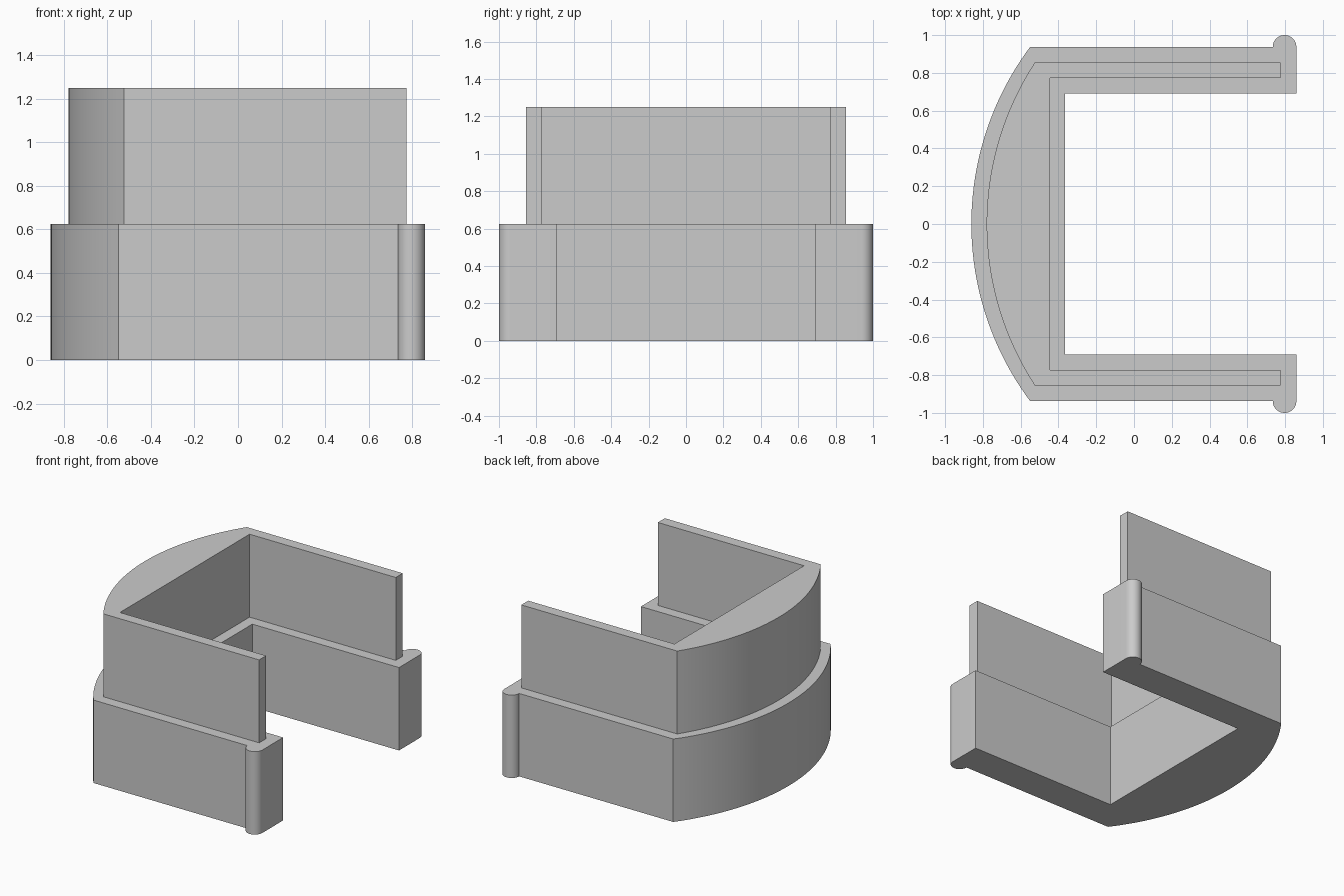
import bpy, bmesh, math

if "Cube" in bpy.data.objects:
    bpy.data.objects.remove(bpy.data.objects["Cube"], do_unlink=True)

grey = bpy.data.materials.new("light_grey")
grey.use_nodes = True
colour = (0.6, 0.6, 0.6, 1)
grey.diffuse_color = colour
grey.node_tree.nodes["Principled BSDF"].inputs["Base Color"].default_value = colour


def bowed_end(corner_x, apex_x, half, steps=48):
    """Arc from the +y corner through the apex to the -y corner."""
    sag = corner_x - apex_x
    radius = (half ** 2 + sag ** 2) / (2 * sag)
    sweep = math.asin(half / radius)
    angles = [sweep * (1 - 2 * i / steps) for i in range(steps + 1)]
    return [(apex_x + radius * (1 - math.cos(a)), radius * math.sin(a)) for a in angles]


def bead(cx, cy, radius, steps=20):
    """Half-round lip on the outer side of the +y arm tip."""
    angles = [math.pi * i / steps for i in range(steps + 1)]
    return [(cx + radius * math.cos(a), cy + radius * math.sin(a)) for a in angles]


def extrude_outline(name, outline, bottom, top):
    bm = bmesh.new()
    face = bm.faces.new([bm.verts.new((x, y, bottom)) for x, y in outline])
    result = bmesh.ops.extrude_face_region(bm, geom=[face], use_keep_orig=True)
    for v in result["geom"]:
        if isinstance(v, bmesh.types.BMVert):
            v.co.z = top
    bmesh.ops.recalc_face_normals(bm, faces=bm.faces)
    mesh = bpy.data.meshes.new(name)
    bm.to_mesh(mesh)
    bm.free()
    mesh.materials.append(grey)
    obj = bpy.data.objects.new(name, mesh)
    bpy.context.collection.objects.link(obj)
    bpy.ops.object.select_all(action='DESELECT')
    obj.select_set(True)
    bpy.context.view_layer.objects.active = obj
    bpy.ops.object.shade_smooth_by_angle(angle=math.radians(25))


def u_outline(tip, back, inner, inner_half):
    """U-shaped section: tip runs up the +y arm end and is mirrored for -y."""
    mirrored = [(x, -y) for x, y in reversed(tip)]
    end_x = tip[0][0]
    return ([(end_x, inner_half)] + tip + back + mirrored
            + [(end_x, -inner_half), (inner, -inner_half), (inner, inner_half)])


# Wide lower body with a round bead at each arm tip
extrude_outline("lower_body",
                u_outline(bead(0.797, 0.9375, 0.0625),
                          bowed_end(-0.55, -0.861, 0.9375), -0.364, 0.69),
                0, 0.625)

# Thin upper collar, slightly sunk into the body
extrude_outline("upper_collar",
                u_outline([(0.775, 0.855)],
                          bowed_end(-0.525, -0.78, 0.855), -0.444, 0.772),
                0.6, 1.25)
